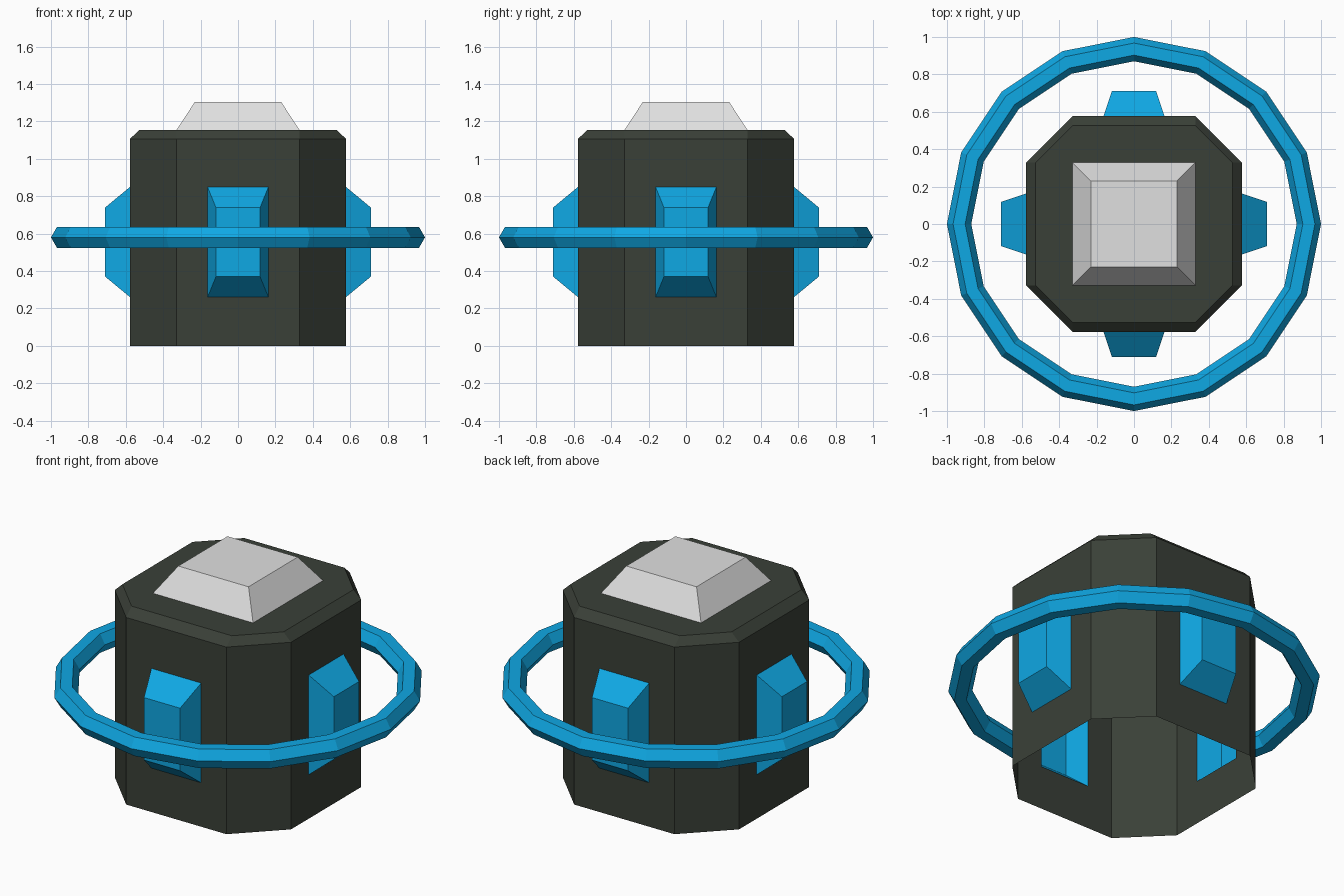
import bpy, math
from mathutils import Vector, Matrix

if "Cube" in bpy.data.objects:
    bpy.data.objects.remove(bpy.data.objects["Cube"])


def material(name, rgb):
    m = bpy.data.materials.new(name)
    m.diffuse_color = (*rgb, 1)
    m.use_nodes = True
    m.node_tree.nodes["Principled BSDF"].inputs["Base Color"].default_value = m.diffuse_color
    return m


CHARCOAL = material("charcoal green", (0.042, 0.051, 0.039))
BLUE = material("bright blue", (0.0048, 0.392, 0.776))
GREY = material("light grey", (0.745, 0.745, 0.745))


def build(name, faces, mat, centre):
    """Mesh from point loops, every face turned away from centre."""
    verts, polys = [], []
    index = {}
    for f in faces:
        pts = [Vector(p) for p in f]
        n = (pts[1] - pts[0]).cross(pts[2] - pts[0])
        mid = sum(pts, Vector()) / len(pts)
        if n.dot(mid - Vector(centre)) < 0:
            pts.reverse()
        poly = []
        for p in pts:
            key = tuple(round(c, 5) for c in p)
            if key not in index:
                index[key] = len(verts)
                verts.append(key)
            poly.append(index[key])
        polys.append(poly)
    me = bpy.data.meshes.new(name)
    me.from_pydata(verts, [], polys)
    me.materials.append(mat)
    ob = bpy.data.objects.new(name, me)
    bpy.context.collection.objects.link(ob)
    return ob


def bridge(a, b):
    n = len(a)
    return [(a[i], a[(i + 1) % n], b[(i + 1) % n], b[i]) for i in range(n)]


C, R, RT = 0.328, 0.577, 0.527      # corner, body and top half-widths
ZS, ZT = 1.107, 1.155               # shoulder and top heights
PW, PZ0, PZ1 = 0.163, 0.26, 0.85    # side pod base

# Body: open-bottomed octagonal shell with openings behind the pods and cap
faces = []
for k in range(4):
    rot = Matrix.Rotation(k * math.pi / 2, 3, 'Z')

    def add(*pts):
        faces.append([rot @ Vector(p) for p in pts])

    wall = [(-C, -R, 0), (C, -R, 0), (C, -R, ZS), (-C, -R, ZS)]
    hole = [(-PW, -R, PZ0), (PW, -R, PZ0), (PW, -R, PZ1), (-PW, -R, PZ1)]
    for q in bridge(wall, hole):
        add(*q)
    add((C, -R, 0), (R, -C, 0), (R, -C, ZS), (C, -R, ZS))
    add((-C, -R, ZS), (C, -R, ZS), (C, -RT, ZT), (-C, -RT, ZT))
    add((C, -R, ZS), (R, -C, ZS), (RT, -C, ZT), (C, -RT, ZT))
    add((-C, -RT, ZT), (C, -RT, ZT), (C, -C, ZT), (-C, -C, ZT))
    add((C, -RT, ZT), (RT, -C, ZT), (C, -C, ZT))
build("body", faces, CHARCOAL, (0, 0, 0.58))

# Four tapered side pods
base = [(-PW, -R, PZ0), (PW, -R, PZ0), (PW, -R, PZ1), (-PW, -R, PZ1)]
tip = [(-.118, -.71, .37), (.118, -.71, .37), (.118, -.71, .74), (-.118, -.71, .74)]
for k, side in enumerate(("front", "right", "back", "left")):
    pod = build(side + "_pod", bridge(base, tip) + [tip], BLUE, (0, -R, 0.555))
    pod.rotation_euler.z = k * math.pi / 2

# Tapered square cap


def square(h, z):
    return [(-h, -h, z), (h, -h, z), (h, h, z), (-h, h, z)]


low, high = square(C, ZT), square(0.23, 1.305)
build("top_cap", bridge(low, high) + [high], GREY, (0, 0, ZT))

# Floating ring
bpy.ops.mesh.primitive_torus_add(major_segments=16, minor_segments=6,
                                 major_radius=0.935, minor_radius=0.065,
                                 location=(0, 0, 0.58))
ring = bpy.context.object
ring.name = "ring"
ring.data.materials.append(BLUE)
for p in ring.data.polygons:
    p.use_smooth = False
